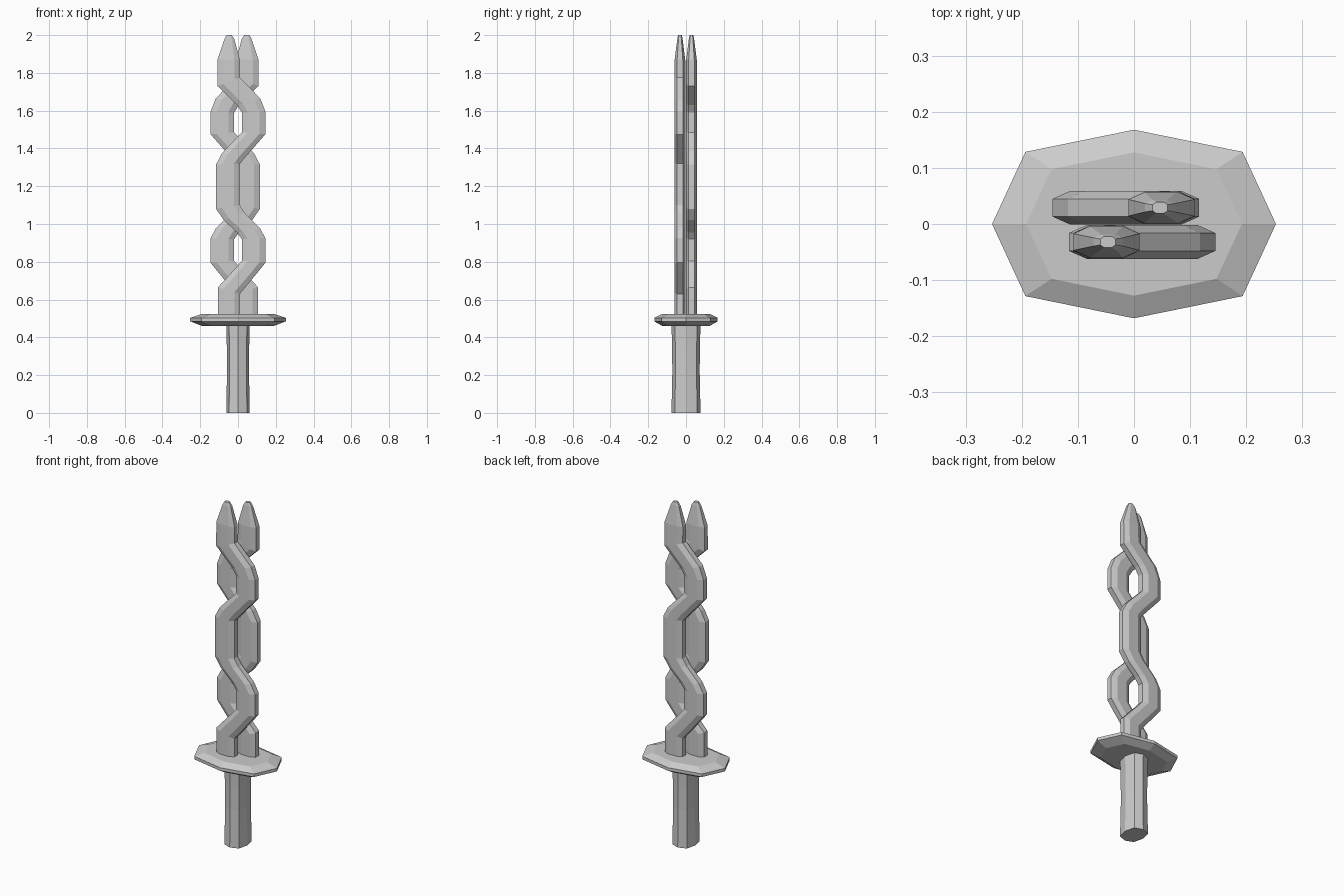
import bpy, bmesh


def loft(name, rings):
    """Skin equal-length vertex rings and cap both ends."""
    bm = bmesh.new()
    rows = [[bm.verts.new(p) for p in r] for r in rings]
    n = len(rows[0])
    for a, b in zip(rows, rows[1:]):
        for i in range(n):
            j = (i + 1) % n
            bm.faces.new((a[i], a[j], b[j], b[i]))
    bm.faces.new(rows[0][::-1])
    bm.faces.new(rows[-1])
    bmesh.ops.recalc_face_normals(bm, faces=bm.faces[:])
    me = bpy.data.meshes.new(name)
    bm.to_mesh(me)
    bm.free()
    ob = bpy.data.objects.new(name, me)
    bpy.context.collection.objects.link(ob)
    return ob


def oct_ring(rx, ry, z):
    """Octagon with its corners on the axes."""
    d = ((1, 0), (.765, .765), (0, 1), (-.765, .765),
         (-1, 0), (-.765, -.765), (0, -1), (.765, -.765))
    return [(rx * a, ry * b, z) for a, b in d]


# Handle with a slight waist
loft("handle", [oct_ring(.062 * s, .077 * s, z)
                for s, z in ((1, 0), (.94, .22), (.96, .36), (1, .47))])

# Bevelled guard
loft("guard", [oct_ring(.253 * s, .168 * s, z)
               for s, z in ((.76, .461), (1, .485), (1, .503), (.76, .523))])

# Blade edges: left x, left z, right x, right z, half thickness
STRAND = [
    (-.106, .50, .010, .50, .030),
    (-.106, .665, .010, .630, .030),
    (-.010, .770, .105, .745, .030),
    (.020, .805, .145, .795, .030),
    (.020, .920, .145, .925, .030),
    (-.005, .955, .115, .980, .030),
    (-.075, 1.02, .035, 1.06, .030),
    (-.116, 1.08, .010, 1.10, .030),
    (-.116, 1.315, .010, 1.32, .030),
    (-.085, 1.375, .040, 1.355, .030),
    (.020, 1.485, .145, 1.475, .030),
    (.020, 1.590, .145, 1.595, .030),
    (-.005, 1.63, .118, 1.665, .030),
    (-.108, 1.73, .010, 1.775, .030),
    (-.108, 1.87, .010, 1.87, .028),
    (-.072, 1.98, -.020, 1.98, .014),
    (-.060, 2.00, -.033, 2.00, .010),
]
# Bevelled section: position across the width, depth
SECTION = ((0, -.53), (.25, -1), (.75, -1), (1, -.53),
           (1, .53), (.75, 1), (.25, 1), (0, .53))


def strand(name, side, y):
    loft(name, [[(side * (xl + (xr - xl) * t), y + h * d, zl + (zr - zl) * t)
                 for t, d in SECTION] for xl, zl, xr, zr, h in STRAND])


# Two mirrored strands weaving past each other
strand("front_blade", 1, -.032)
strand("back_blade", -1, .029)
